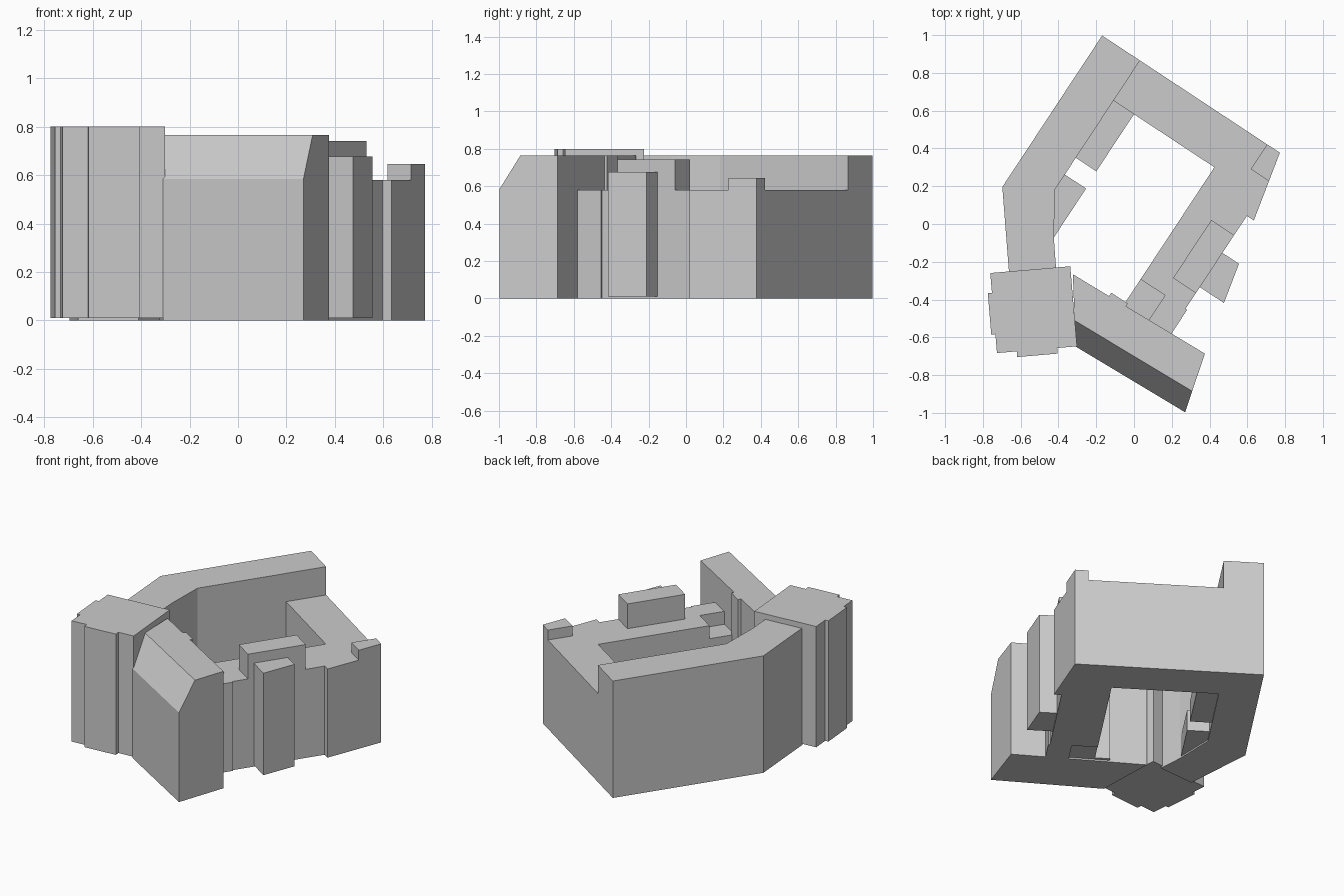
import bpy
import bmesh
from math import radians
from mathutils import Matrix

old = bpy.data.objects.get("Cube")
if old:
    bpy.data.objects.remove(old, do_unlink=True)

# One plain wall and roof colour
grey = bpy.data.materials.new("light_grey")
grey.use_nodes = True
colour = (0.6, 0.6, 0.6, 1)
grey.diffuse_color = colour
grey.node_tree.nodes["Principled BSDF"].inputs["Base Color"].default_value = colour

# Each part of the plan sits square to one of three street directions
courtyard_turn = Matrix.Rotation(radians(-33.4), 4, "Z")
street_turn = Matrix.Rotation(radians(-31), 4, "Z")
tower_turn = Matrix.Rotation(radians(4.8), 4, "Z")


def sweep(name, turn, start, end):
    """Solid joining two matching outlines, turned into place."""
    bm = bmesh.new()
    first = [bm.verts.new(turn @ Matrix.Translation(p).translation) for p in start]
    last = [bm.verts.new(turn @ Matrix.Translation(p).translation) for p in end]
    bm.faces.new(first)
    bm.faces.new(last)
    for i in range(len(first)):
        bm.faces.new((first[i - 1], first[i], last[i], last[i - 1]))
    bmesh.ops.recalc_face_normals(bm, faces=bm.faces)
    mesh = bpy.data.meshes.new(name)
    bm.to_mesh(mesh)
    bm.free()
    mesh.materials.append(grey)
    bpy.context.collection.objects.link(bpy.data.objects.new(name, mesh))


def prism(name, turn, outline, bottom, top):
    """Upright solid over a ground plan."""
    sweep(name, turn, [(x, y, bottom) for x, y in outline],
          [(x, y, top) for x, y in outline])


def block(name, west, east, south, north, top, bottom=0.01, lean=0, turn=courtyard_turn):
    """Upright block whose east wall may lean outwards towards the south."""
    corner = east + lean * (north - south)
    outline = [(west, south), (corner, south), (east, north), (west, north)]
    prism(name, turn, outline, bottom, top)


# Shared wall lines and heights
low_roof = 0.58
high_roof = 0.765
outer_north = 0.74
court_west, court_east = -0.45, 0.19
court_north = 0.485
east_wall = 0.475
slant = 0.22

# Tall wing, bent at its south end to reach the tower
prism("tall_wing", courtyard_turn,
      [(-0.69, outer_north), (court_west, outer_north), (court_west, -0.08),
       (-0.31, -0.3), (-0.21, -0.43), (-0.41, -0.58), (-0.69, -0.22)],
      bottom=0, top=high_roof)

# Low wings around the courtyard
block("back_wing", west=court_west, east=0.437, south=court_north, north=outer_north,
      top=low_roof, bottom=0, lean=slant)
block("east_wing", west=court_east, east=east_wall, south=-0.225, north=court_north,
      top=low_roof, bottom=0)
block("east_ledge", west=east_wall, east=0.493, south=0.365, north=court_north,
      top=low_roof, bottom=0, lean=slant)
block("east_wing_end", west=0.345, east=0.485, south=-0.39, north=-0.225,
      top=low_roof, bottom=0)
block("recessed_roof", west=court_east, east=0.345, south=-0.39, north=-0.225, top=0.495)

# Raised stair blocks and outer bay
block("stair_block", west=0.33, east=east_wall, south=-0.125, north=0.243, top=0.742)
block("outer_bay", west=east_wall, east=0.58, south=-0.087, north=0.13,
      top=0.677, lean=slant)
block("corner_block", west=0.356, east=0.437, south=0.583, north=outer_north,
      top=0.645, lean=slant)

# Low annexes inside the courtyard
block("back_annex", west=court_west, east=-0.32, south=0.123, north=court_north, top=0.15)
block("side_annex", west=court_west, east=-0.315, south=-0.29, north=0.017, top=0.15)


def wing_section(back_end, skew):
    """Street wing outline, its end skewed with distance from the back wall."""
    back, ridge, front = -0.395, -0.6, -0.715
    outline = [(front, 0), (front, 0.585), (ridge, high_roof), (back, high_roof), (back, 0)]
    return [(back_end + skew * (back - y), y, z) for y, z in outline]


# Street wing with a sloping roof along its front
sweep("street_wing", street_turn, wing_section(back_end=-0.14, skew=0.65),
      wing_section(back_end=0.675, skew=slant))
block("rear_bump", west=0.1, east=0.205, south=-0.43, north=-0.37, top=high_roof)

# Corner tower with two shallow bays
tower = dict(top=0.8, turn=tower_turn)
block("corner_tower", west=-0.78, east=-0.355, south=-0.62, north=-0.195, **tower)
block("tower_front_bay", west=-0.675, east=-0.46, south=-0.65, north=-0.62, **tower)
block("tower_side_bay", west=-0.802, east=-0.78, south=-0.52, north=-0.3, **tower)
